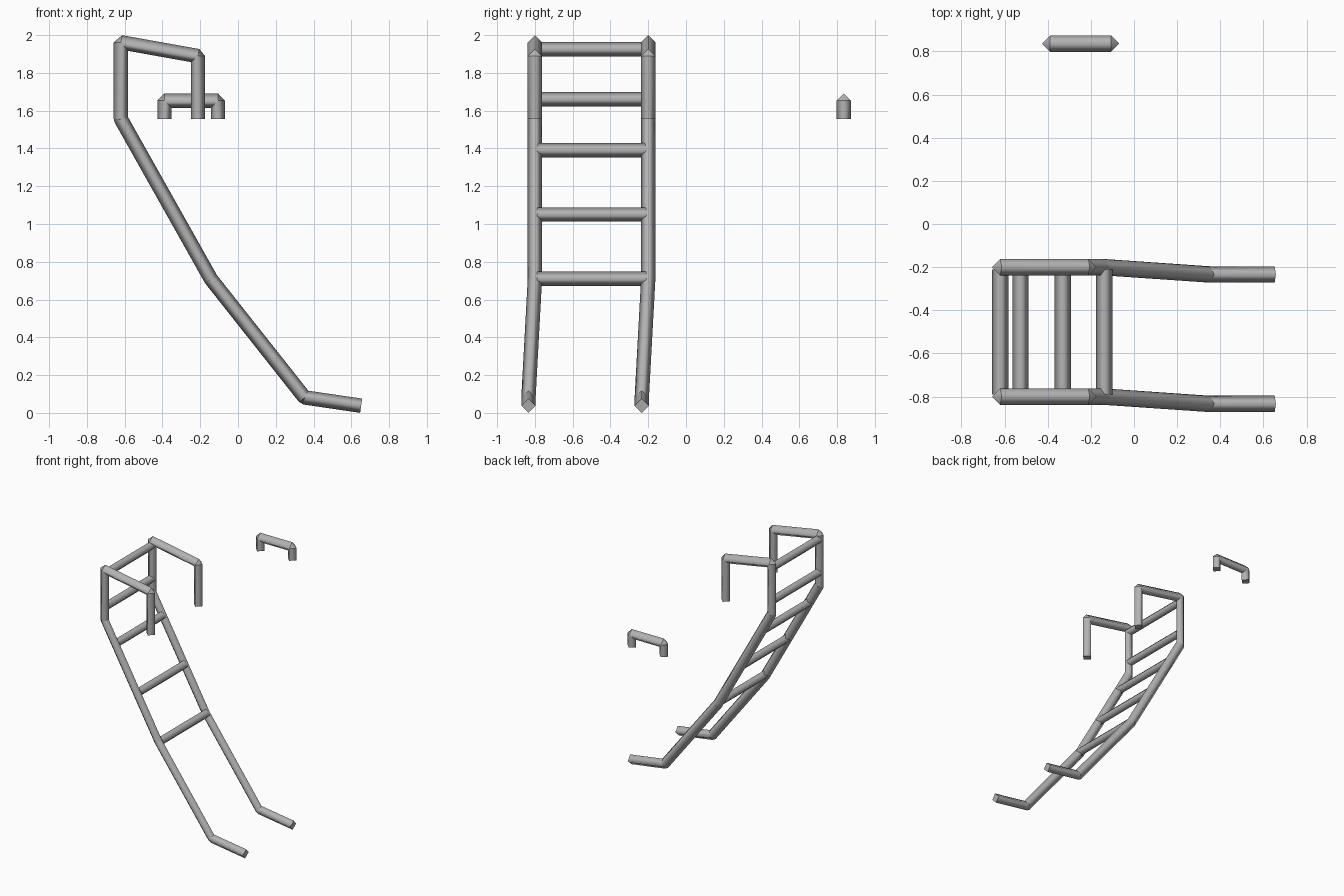
import bpy, bmesh
from mathutils import Vector

cube = bpy.data.objects.get("Cube")
if cube:
    bpy.data.objects.remove(cube)

R = 0.038          # tube radius
SIDE = Vector((0, R, 0))

metal = bpy.data.materials.new("grey_metal")
metal.use_nodes = True
colour = (0.45, 0.45, 0.45, 1)
metal.diffuse_color = colour
metal.node_tree.nodes["Principled BSDF"].inputs["Base Color"].default_value = colour


def finish(name, rings):
    """Skin a row of four-point rings into a capped, smooth tube."""
    bm = bmesh.new()
    loops = [[bm.verts.new(p) for p in ring] for ring in rings]
    for a, b in zip(loops, loops[1:]):
        for i in range(4):
            j = (i + 1) % 4
            bm.faces.new((a[i], a[j], b[j], b[i])).smooth = True
    bm.faces.new(loops[0][::-1])
    bm.faces.new(loops[-1])
    for loop in loops:
        for i in range(4):
            bm.edges.get((loop[i], loop[(i + 1) % 4])).smooth = False
    bmesh.ops.remove_doubles(bm, verts=bm.verts, dist=0.0002)
    bmesh.ops.recalc_face_normals(bm, faces=bm.faces)
    mesh = bpy.data.meshes.new(name)
    bm.to_mesh(mesh)
    bm.free()
    mesh.materials.append(metal)
    obj = bpy.data.objects.new(name, mesh)
    bpy.context.collection.objects.link(obj)


def bent_tube(name, points):
    """Diamond tube bent in the xz plane, with chamfered outer corners."""
    pts = [Vector(p) for p in points]
    normals = []
    for a, b in zip(pts, pts[1:]):
        d = b - a
        normals.append(Vector((-d.z, 0, d.x)).normalized())

    def ring(p, up, down):
        return [p + SIDE, p + up * R, p - SIDE, p - down * R]

    rings = [ring(pts[0], normals[0], normals[0])]
    for p, n1, n2 in zip(pts[1:], normals, normals[1:]):
        mitre = (n1 + n2) / (1 + n1.dot(n2))
        turns_left = n1.cross(n2).y < 0
        for n in (n1, n2):
            rings.append(ring(p, mitre, n) if turns_left else ring(p, n, mitre))
    rings.append(ring(pts[-1], normals[-1], normals[-1]))
    finish(name, rings)


# Side rails: grab loop at the top, foot at the bottom
for name, y in (("front_rail", -0.80), ("back_rail", -0.20)):
    foot_y = y - 0.034
    bent_tube(name, [
        (-0.212, y, 1.556), (-0.212, y, 1.889), (-0.62, y, 1.962),
        (-0.62, y, 1.556), (-0.143, y, 0.708),
        (0.352, foot_y, 0.082), (0.652, foot_y, 0.038)])

# Rungs between the rails
for i, (x, z) in enumerate([(-0.62, 1.925), (-0.62, 1.66), (-0.526, 1.39),
                            (-0.33, 1.05), (-0.137, 0.71)]):
    finish(f"rung_{i + 1}", [
        [(x + R, y, z), (x, y, z + R), (x - R, y, z), (x, y, z - R)]
        for y in (-0.79, -0.21)])

# Separate grab handle
bent_tube("grab_handle", [
    (-0.389, 0.836, 1.556), (-0.389, 0.836, 1.653),
    (-0.106, 0.836, 1.653), (-0.106, 0.836, 1.556)])
